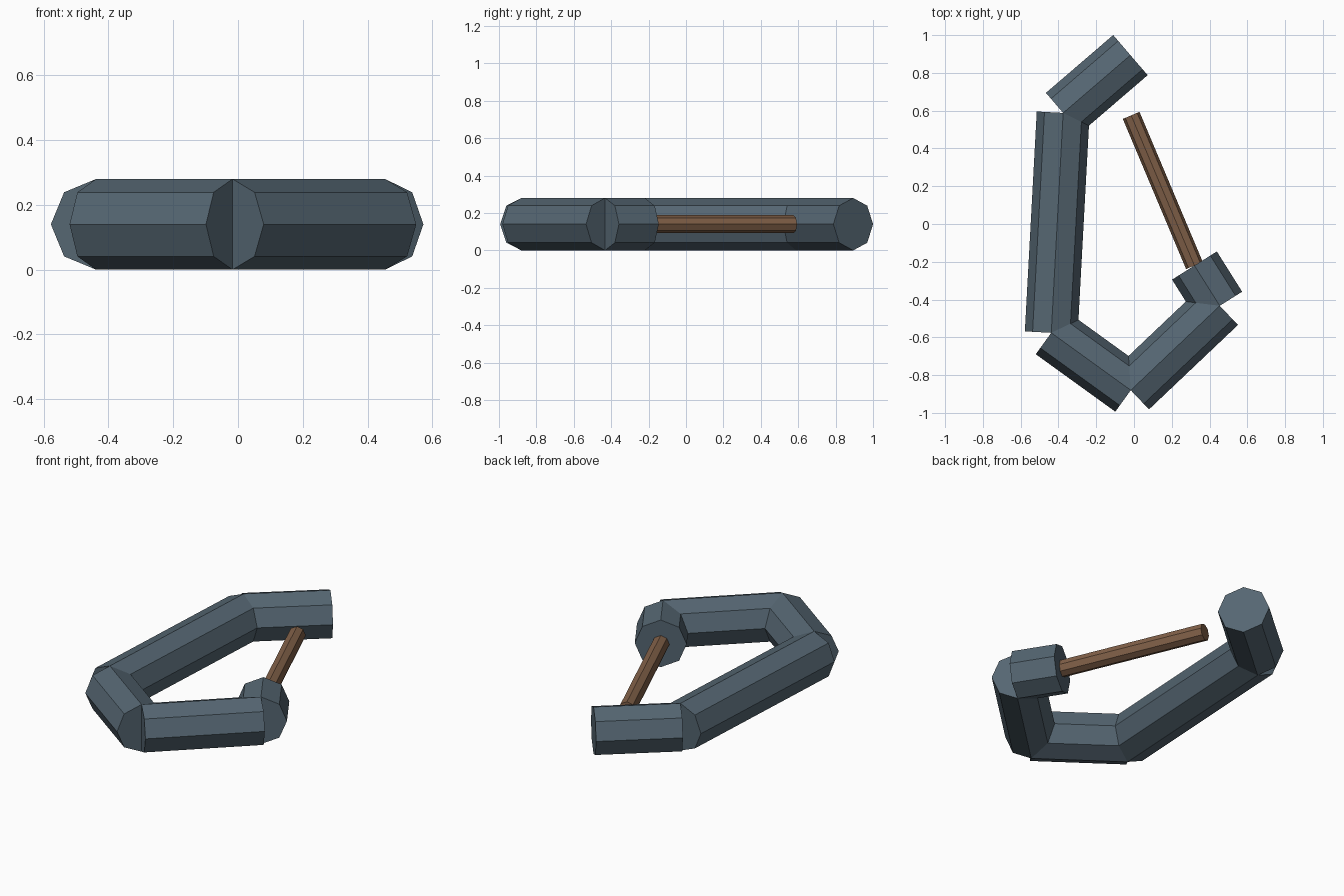
import bpy
from mathutils import Vector

cube = bpy.data.objects.get("Cube")
if cube:
    bpy.data.objects.remove(cube, do_unlink=True)


def make_material(name, color):
    mat = bpy.data.materials.new(name)
    mat.use_nodes = True
    mat.diffuse_color = (*color, 1)
    mat.node_tree.nodes["Principled BSDF"].inputs["Base Color"].default_value = (*color, 1)
    return mat


RADIUS = 0.14


def octagonal_bar(name, start, end, radius, mat):
    """Capped eight-sided bar between two plan points, with a ridge on top."""
    a, b = Vector((*start, RADIUS)), Vector((*end, RADIUS))
    bpy.ops.mesh.primitive_cylinder_add(vertices=8, radius=radius,
                                        depth=(b - a).length, location=(a + b) / 2)
    obj = bpy.context.object
    obj.name = name
    obj.rotation_euler = (b - a).to_track_quat('Z', 'Y').to_euler()
    obj.data.materials.append(mat)
    return obj


steel = make_material("blue grey steel", (0.091, 0.133, 0.168))
wood = make_material("brown wood", (0.22, 0.118, 0.065))

# Bent steel hook, as a chain of bars sharing their end points
path = [(-0.019, 0.894), (-0.375, 0.588), (-0.438, -0.576),
        (-0.017, -0.88), (0.454, -0.433), (0.32, -0.22)]
names = ["hook_tip", "long_side", "lower_bend", "lower_side", "handle_socket"]
for name, start, end in zip(names, path, path[1:]):
    octagonal_bar(name, start, end, RADIUS, steel)

# Thin wooden rod rising from the socket
octagonal_bar("wooden_rod", path[-1], (-0.015, 0.575), 0.048, wood)
